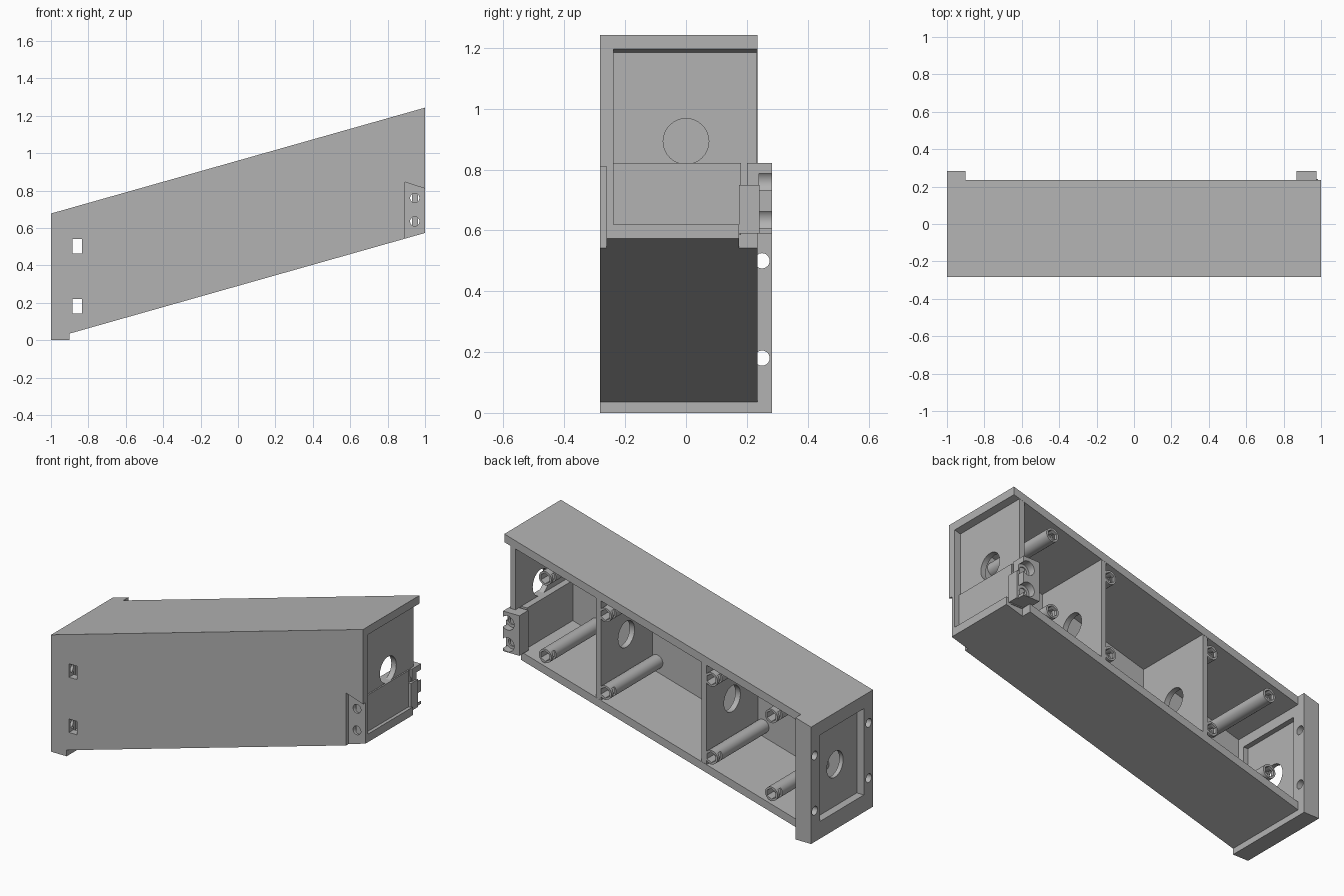
import bpy, bmesh, math
from mathutils import Matrix, Vector

if "Cube" in bpy.data.objects:
    bpy.data.objects.remove(bpy.data.objects["Cube"])

grey = bpy.data.materials.new("matte_grey")
grey.use_nodes = True
colour = (0.45, 0.45, 0.45, 1)
grey.diffuse_color = colour
grey.node_tree.nodes["Principled BSDF"].inputs["Base Color"].default_value = colour

SLOPE = 0.283
FRONT, BACK, LUG = -0.283, 0.235, 0.283
INNER = FRONT + 0.045          # inside of the front wall
WALL = 0.047


def bottom(x):
    return 0.29 + SLOPE * x


def top(x):
    return 0.96 + SLOPE * x


def middle(x):
    return (bottom(x) + top(x)) / 2


def finish(name, bm):
    bmesh.ops.recalc_face_normals(bm, faces=bm.faces)
    mesh = bpy.data.meshes.new(name)
    bm.to_mesh(mesh)
    bm.free()
    mesh.materials.append(grey)
    ob = bpy.data.objects.new(name, mesh)
    bpy.context.collection.objects.link(ob)
    return ob


def prism(name, profile, y0, y1):
    """Extrude an x-z outline along y."""
    bm = bmesh.new()
    face = bm.faces.new([bm.verts.new((x, y0, z)) for x, z in profile])
    new = bmesh.ops.extrude_face_region(bm, geom=[face])["geom"]
    verts = [v for v in new if isinstance(v, bmesh.types.BMVert)]
    bmesh.ops.translate(bm, verts=verts, vec=(0, y1 - y0, 0))
    return finish(name, bm)


def box(name, x0, x1, y0, y1, z0, z1):
    return prism(name, [(x0, z0), (x1, z0), (x1, z1), (x0, z1)], y0, y1)


def slanted(name, x0, x1, y0, y1, inset):
    """Slab that follows the sloping floor and roof."""
    return prism(name, [(x0, bottom(x0) + inset), (x1, bottom(x1) + inset),
                        (x1, top(x1) - inset), (x0, top(x0) - inset)], y0, y1)


def rod(name, axis, start, end, radius, sides=32):
    start, end = Vector(start), Vector(end)
    bm = bmesh.new()
    turn = Matrix.Rotation(math.pi / 2, 4, "Y" if axis == "x" else "X")
    bmesh.ops.create_cone(bm, cap_ends=True, segments=sides, radius1=radius,
                          radius2=radius, depth=(end - start).length,
                          matrix=Matrix.Translation((start + end) / 2) @ turn)
    return finish(name, bm)


def cut(ob, *cutters):
    for cutter in cutters:
        mod = ob.modifiers.new("cut", "BOOLEAN")
        mod.operation = "DIFFERENCE"
        mod.solver = "EXACT"
        mod.object = cutter
        bpy.context.view_layer.objects.active = ob
        bpy.ops.object.modifier_apply(modifier=mod.name)
        bpy.data.objects.remove(cutter)


def x_hole(x0, x1, y, z, radius):
    return rod("cutter", "x", (x0, y, z), (x1, y, z), radius)


def y_hole(x, y0, y1, z, radius, sides=32):
    return rod("cutter", "y", (x, y0, z), (x, y1, z), radius, sides)


# Sloping housing: foot, floor, roof, front wall and thick end frame
housing = prism("housing", [(-1, 0), (-0.9, 0), (-0.9, bottom(-0.9)), (1, bottom(1)),
                            (1, top(1)), (-1, top(-1))], FRONT, LUG)
cut(housing,
    box("cutter", -0.9, 1.1, BACK, 0.4, -0.1, 1.5),
    slanted("cutter", -0.9, 1.1, INNER, 0.4, WALL))

# End frame: panel recesses, cable hole, screw holes and nut windows
cut(housing,
    box("cutter", -1.1, -0.955, -0.2, 0.2, 0.1, 0.6),
    box("cutter", -0.93, -0.85, -0.2, 0.2, 0.1, 0.6),
    x_hole(-1.1, -0.85, 0, middle(-1), 0.075))
for z in (0.18, 0.5):
    cut(housing, x_hole(-1.1, -0.8, 0.25, z, 0.025),
        x_hole(-1.1, -0.86, -0.245, z, 0.025),
        box("cutter", -0.885, -0.835, -0.4, -0.2, z - 0.038, z + 0.04))

# Shallow corner notch on the front and gap in the floor under the bracket
cut(housing,
    prism("cutter", [(0.892, 0.4), (1.1, 0.4), (1.1, 0.778), (0.892, 0.845)], -0.4, -0.261),
    box("cutter", 0.892, 1.1, 0.175, 0.4, 0.4, 0.66))

# Inner partitions and the end wall, each with a cable hole
for name, x0, x1 in (("partition_high", 0.382, 0.414), ("partition_low", -0.296, -0.264),
                     ("end_wall", 0.93, 0.962)):
    wall = slanted(name, x0, x1, INNER - 0.01, BACK - 0.001, WALL - 0.01)
    cut(wall, x_hole(x0 - 0.1, x1 + 0.1, 0, middle((x0 + x1) / 2), 0.075))

# Thick lower hinge plate and its lugged bracket
plate = box("hinge_plate", 0.892, 0.97, INNER - 0.01, 0.18, 0.585, 0.822)
block = box("bracket_block", 0.892, 0.985, 0.175, 0.241, 0.59, 0.75)
lug = box("bracket_lug", 0.87, 0.975, 0.2, LUG, 0.59, 0.822)
for z in (0.635, 0.76):
    for part in (housing, plate, block, lug):
        cut(part, y_hole(0.945, -0.4, 0.4, z, 0.025))
    cut(lug, y_hole(0.945, 0.24, 0.4, z, 0.041))

# Screw posts along the floor and the roof
posts = []
for x in (0.74, 0.355, -0.325, -0.71):
    for side, z in (("lower", bottom(x) + 0.105), ("upper", top(x) - 0.115)):
        post = rod("post_" + side, "y", (x, INNER - 0.01, z), (x, BACK - 0.002, z), 0.04)
        cut(post, y_hole(x, 0.17, 0.4, z, 0.031, 6),
            box("cutter", x - 0.1, x, 0.19, 0.215, z - 0.026, z + 0.026))
        posts.append(post)

# Smooth the round surfaces, keep hard edges
bpy.ops.object.select_all(action="DESELECT")
for ob in [housing, plate, block, lug] + posts:
    ob.select_set(True)
for ob in bpy.data.objects:
    if ob.name.startswith(("partition", "end_wall")):
        ob.select_set(True)
bpy.context.view_layer.objects.active = housing
bpy.ops.object.shade_smooth_by_angle(angle=math.radians(30))
